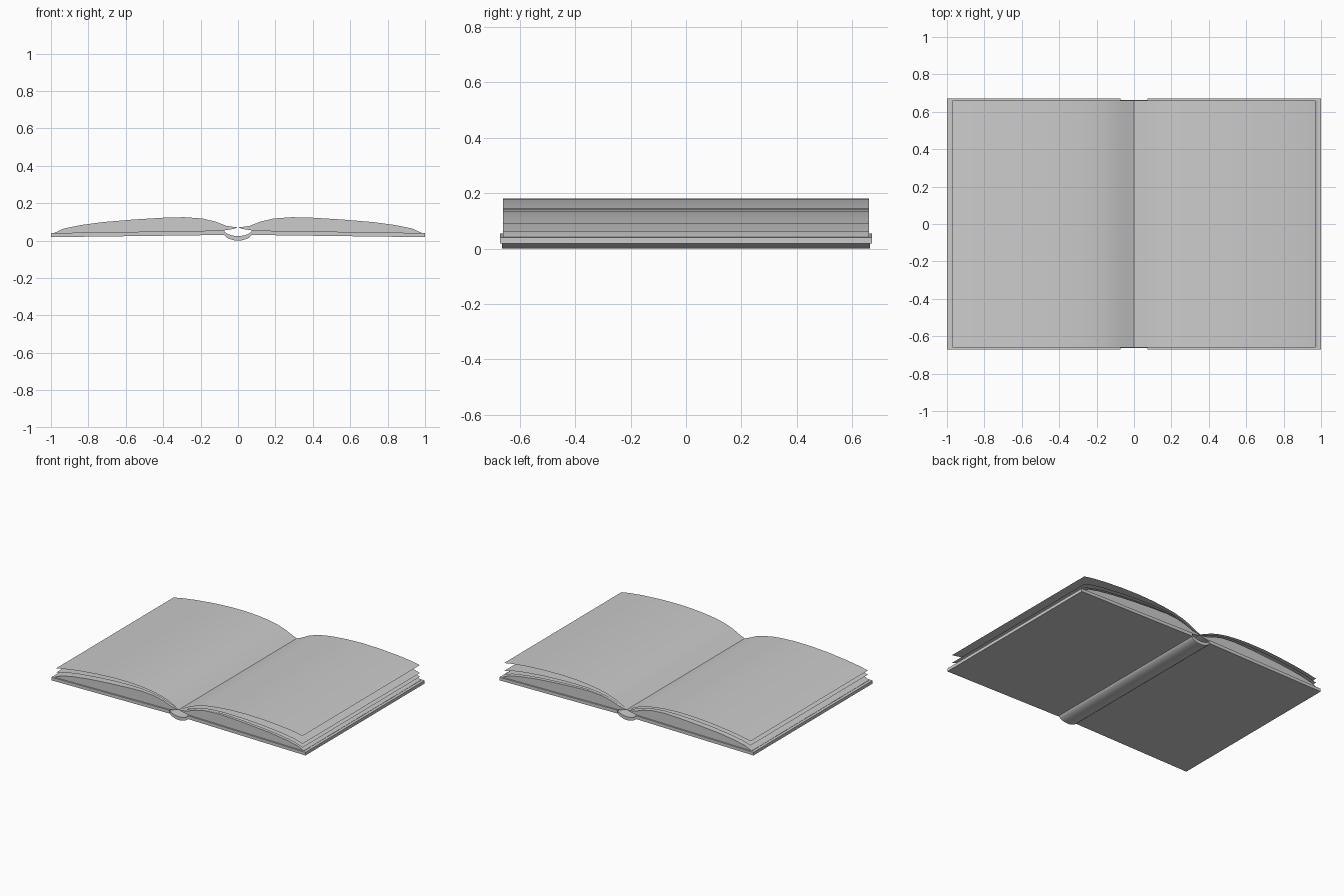
import bpy, bmesh, math

if "Cube" in bpy.data.objects:
    bpy.data.objects.remove(bpy.data.objects["Cube"])


def smooth(obj):
    bpy.ops.object.select_all(action='DESELECT')
    obj.select_set(True)
    bpy.context.view_layer.objects.active = obj
    bpy.ops.object.shade_smooth_by_angle(angle=math.radians(30))


def sweep(name, profile, half, closed=True, side=1):
    """Extrude an x-z profile along y; closed profiles get end caps."""
    bm = bmesh.new()
    front = [bm.verts.new((side * x, -half, z)) for x, z in profile]
    back = [bm.verts.new((side * x, half, z)) for x, z in profile]
    n = len(profile)
    for i in range(n if closed else n - 1):
        j = (i + 1) % n
        bm.faces.new((front[i], front[j], back[j], back[i]))
    if closed:
        bm.faces.new(front)
        bm.faces.new(back[::-1])
    bmesh.ops.recalc_face_normals(bm, faces=bm.faces)
    if not closed and sum(f.normal.z for f in bm.faces) < 0:
        bmesh.ops.reverse_faces(bm, faces=bm.faces)
    mesh = bpy.data.meshes.new(name)
    bm.to_mesh(mesh)
    bm.free()
    obj = bpy.data.objects.new(name, mesh)
    bpy.context.collection.objects.link(obj)
    smooth(obj)
    return obj


# Top curves, gutter to fore edge: solid block and the highest loose leaves
block_top = [(0, .07), (.06, .078), (.12, .101), (.19, .118), (.29, .125), (.40, .122),
             (.55, .113), (.72, .099), (.84, .083), (.93, .065), (.98, .042)]
leaf_x = [0, .04, .09, .15, .22, .30, .40, .52, .66, .80, .90, .97]
right_z = [.075, .092, .118, .140, .156, .167, .176, .180, .177, .168, .157, .145]
left_z = [.075, .092, .115, .133, .147, .156, .161, .160, .151, .136, .121, .107]


def block_z(x):
    for (x0, z0), (x1, z1) in zip(block_top, block_top[1:]):
        if x <= x1:
            return z0 + (z1 - z0) * (x - x0) / (x1 - x0)
    return block_top[-1][1]


block_bottom = [(.98, .040), (.075, .054), (.05, .058), (.025, .064)]
board = [(.072, .030), (1, .018), (1, .040), (.072, .054)]

for label, side, top, levels in (("right", 1, right_z, (1, .42, .15)),
                                 ("left", -1, left_z, (1, .5))):
    # Page block and cover board
    sweep(label + "_page_block", block_top + block_bottom[:-1] + [(.025, .062)], .66, True, side)
    sweep(label + "_cover_board", board, .67, True, side)
    # Loose leaves fanning above the block
    for k, f in enumerate(levels):
        leaf = []
        for x, z in zip(leaf_x, top):
            base = block_z(x) + .001
            leaf.append((x, base + (z - base) * f))
        sweep(f"{label}_leaf_{k + 1}", leaf, .66, False, side)

# Curved spine strip joining the two boards
angles = [math.pi * i / 12 for i in range(13)]
outer = [(-.074 * math.cos(a), .032 - .032 * math.sin(a) ** 1.3) for a in angles]
inner = [(-.074 * math.cos(a), .052 - .028 * math.sin(a) ** 1.3) for a in angles]
sweep("spine", outer + inner[::-1], .664)
